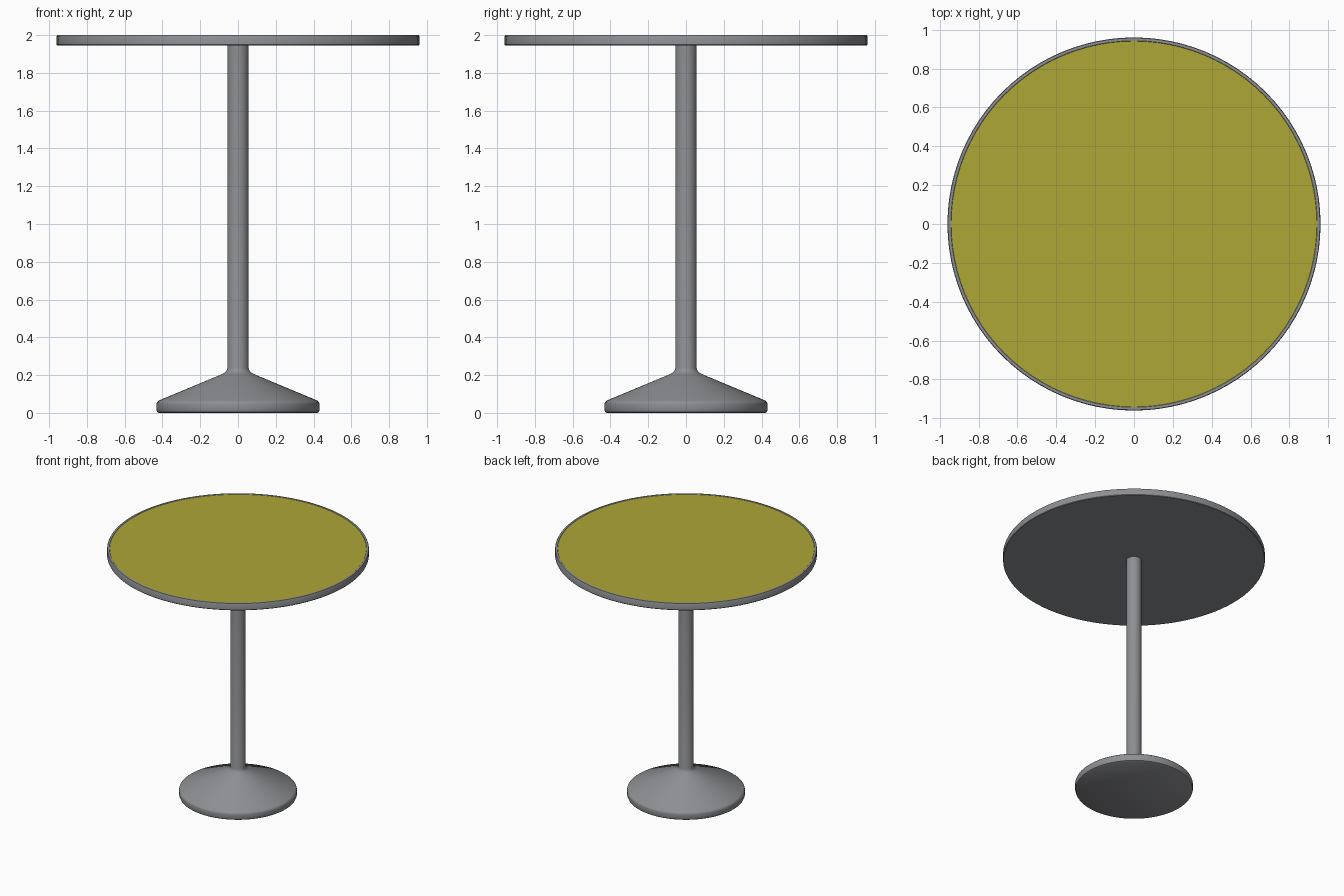
import bpy, bmesh, math

if "Cube" in bpy.data.objects:
    bpy.data.objects.remove(bpy.data.objects["Cube"])


def material(name, rgb):
    m = bpy.data.materials.new(name)
    m.diffuse_color = (*rgb, 1)
    m.use_nodes = True
    m.node_tree.nodes["Principled BSDF"].inputs["Base Color"].default_value = m.diffuse_color
    return m


grey = material("grey metal", (0.27, 0.275, 0.29))
olive = material("olive yellow", (0.43, 0.385, 0.038))


def lathe(name, profile, mats, sides=96):
    """Spin an (r, z) profile, starting and ending on the axis, around z."""
    bm = bmesh.new()
    rings = []
    for r, z in profile:
        n = 1 if r == 0 else sides
        rings.append([bm.verts.new((r * math.cos(2 * math.pi * i / sides),
                                    r * math.sin(2 * math.pi * i / sides), z))
                      for i in range(n)])
    for a, b in zip(rings, rings[1:]):
        if len(a) == 1:
            bm.faces.new(list(reversed(b)))
        elif len(b) == 1:
            bm.faces.new(a)
        else:
            for i in range(sides):
                j = (i + 1) % sides
                bm.faces.new((a[i], a[j], b[j], b[i]))
    # remove axis points, which the flat caps do not use
    bmesh.ops.delete(bm, geom=[v for v in bm.verts if not v.link_faces], context='VERTS')
    bmesh.ops.recalc_face_normals(bm, faces=bm.faces)
    mesh = bpy.data.meshes.new(name)
    bm.to_mesh(mesh)
    bm.free()
    ob = bpy.data.objects.new(name, mesh)
    bpy.context.collection.objects.link(ob)
    for m in mats:
        mesh.materials.append(m)
    bpy.ops.object.select_all(action='DESELECT')
    ob.select_set(True)
    bpy.context.view_layer.objects.active = ob
    bpy.ops.object.shade_smooth_by_angle(angle=math.radians(35))
    return ob


# Flared foot with soft lip, blending into the pole
lathe("pedestal", [
    (0, 0), (0.42, 0), (0.428, 0.005), (0.432, 0.015), (0.432, 0.048),
    (0.429, 0.057), (0.418, 0.066), (0.085, 0.205), (0.07, 0.214),
    (0.06, 0.225), (0.056, 0.237), (0.056, 1.946), (0, 1.946)], [grey])

# Round top: grey edge band, coloured disc set flush inside it
top = lathe("table_top", [
    (0, 1.945), (0.957, 1.945), (0.96, 1.949), (0.96, 1.994), (0.957, 2.0),
    (0.943, 2.0), (0.941, 1.998), (0, 1.998)], [grey, olive])
for f in top.data.polygons:
    if f.normal.z > 0.99 and f.center.xy.length < 0.5:
        f.material_index = 1
